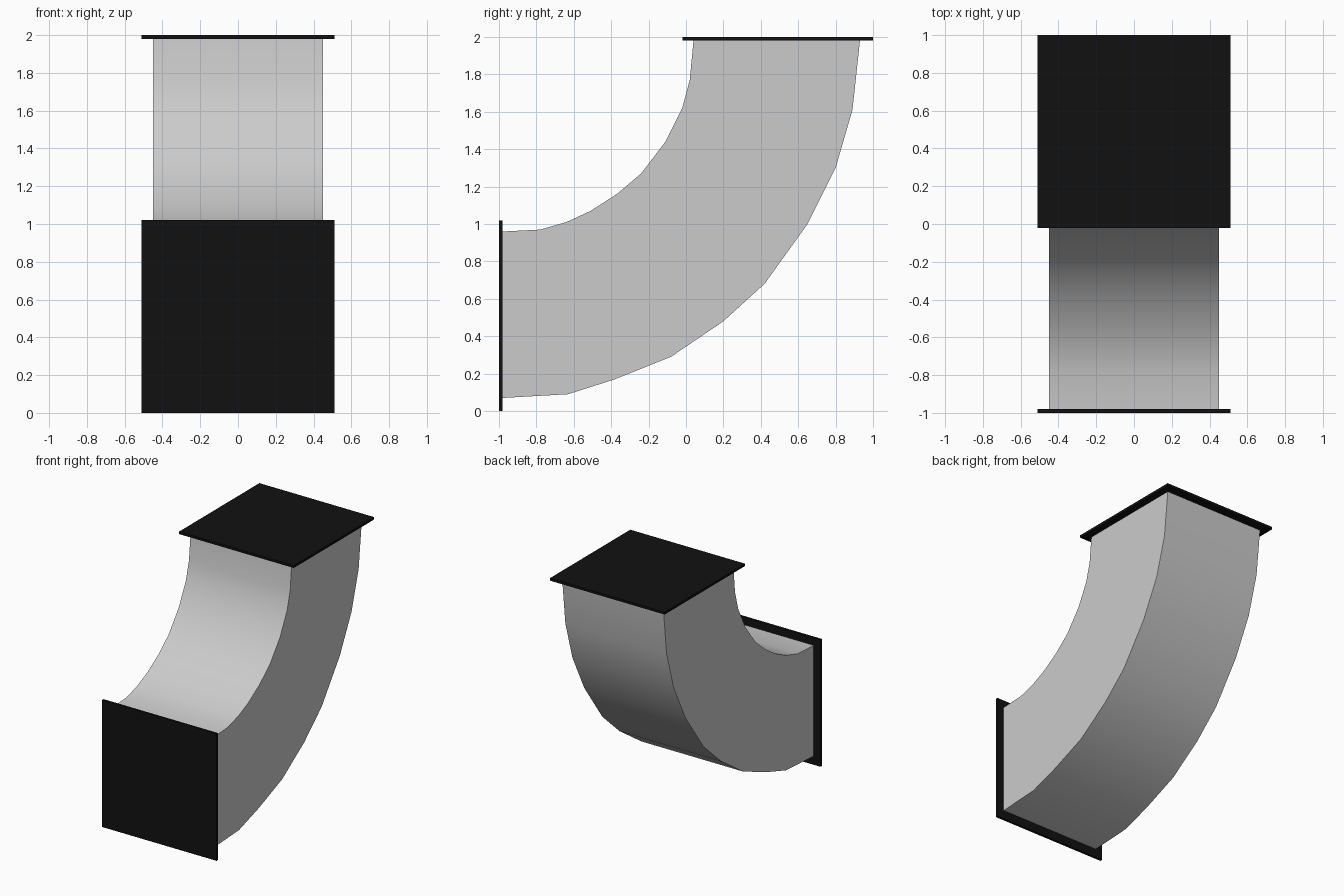
import bpy
import bmesh

cube = bpy.data.objects.get("Cube")
if cube:
    bpy.data.objects.remove(cube, do_unlink=True)


def material(name, value):
    mat = bpy.data.materials.new(name)
    mat.use_nodes = True
    colour = (value, value, value, 1)
    mat.diffuse_color = colour
    mat.node_tree.nodes["Principled BSDF"].inputs["Base Color"].default_value = colour
    return mat


grey = material("light grey", 0.6)
black = material("black", 0.0055)


def finish(bm, name, mat):
    bmesh.ops.recalc_face_normals(bm, faces=bm.faces)
    mesh = bpy.data.meshes.new(name)
    bm.to_mesh(mesh)
    bm.free()
    mesh.materials.append(mat)
    obj = bpy.data.objects.new(name, mesh)
    bpy.context.collection.objects.link(obj)
    return obj


# Curved duct: inner and outer bend as (y, z) points, swept across its width
inner = [(-0.98, 0.96), (-0.78, 0.97), (-0.64, 1.01), (-0.51, 1.07), (-0.37, 1.16),
         (-0.24, 1.27), (-0.11, 1.44), (-0.02, 1.62), (0.02, 1.77), (0.04, 1.98)]
outer = [(-0.98, 0.07), (-0.63, 0.09), (-0.38, 0.17), (-0.08, 0.29), (0.20, 0.48),
         (0.42, 0.68), (0.65, 1.00), (0.80, 1.30), (0.89, 1.61), (0.93, 1.98)]
half_width = 0.45

bm = bmesh.new()
rings = []
for near, far in zip(inner, outer):
    corners = [(-half_width, *near), (half_width, *near),
               (half_width, *far), (-half_width, *far)]
    rings.append([bm.verts.new(c) for c in corners])
for a, b in zip(rings, rings[1:]):
    for i in range(4):
        j = (i + 1) % 4
        bm.faces.new((a[i], a[j], b[j], b[i]))
bm.faces.new(rings[0])
bm.faces.new(rings[-1])
duct = finish(bm, "curved_duct", grey)

# Smooth along the bend, crisp at its corners
bpy.ops.object.select_all(action="DESELECT")
duct.select_set(True)
bpy.context.view_layer.objects.active = duct
bpy.ops.object.shade_smooth_by_angle(angle=0.6)


# Square end plates
def plate(name, centre, size):
    bm = bmesh.new()
    bmesh.ops.create_cube(bm, size=1)
    bmesh.ops.scale(bm, vec=size, verts=bm.verts)
    bmesh.ops.translate(bm, vec=centre, verts=bm.verts)
    return finish(bm, name, black)


plate("front_end_plate", (0, -0.99, 0.51), (1.02, 0.02, 1.02))
plate("top_end_plate", (0, 0.49, 1.99), (1.02, 1.02, 0.02))
